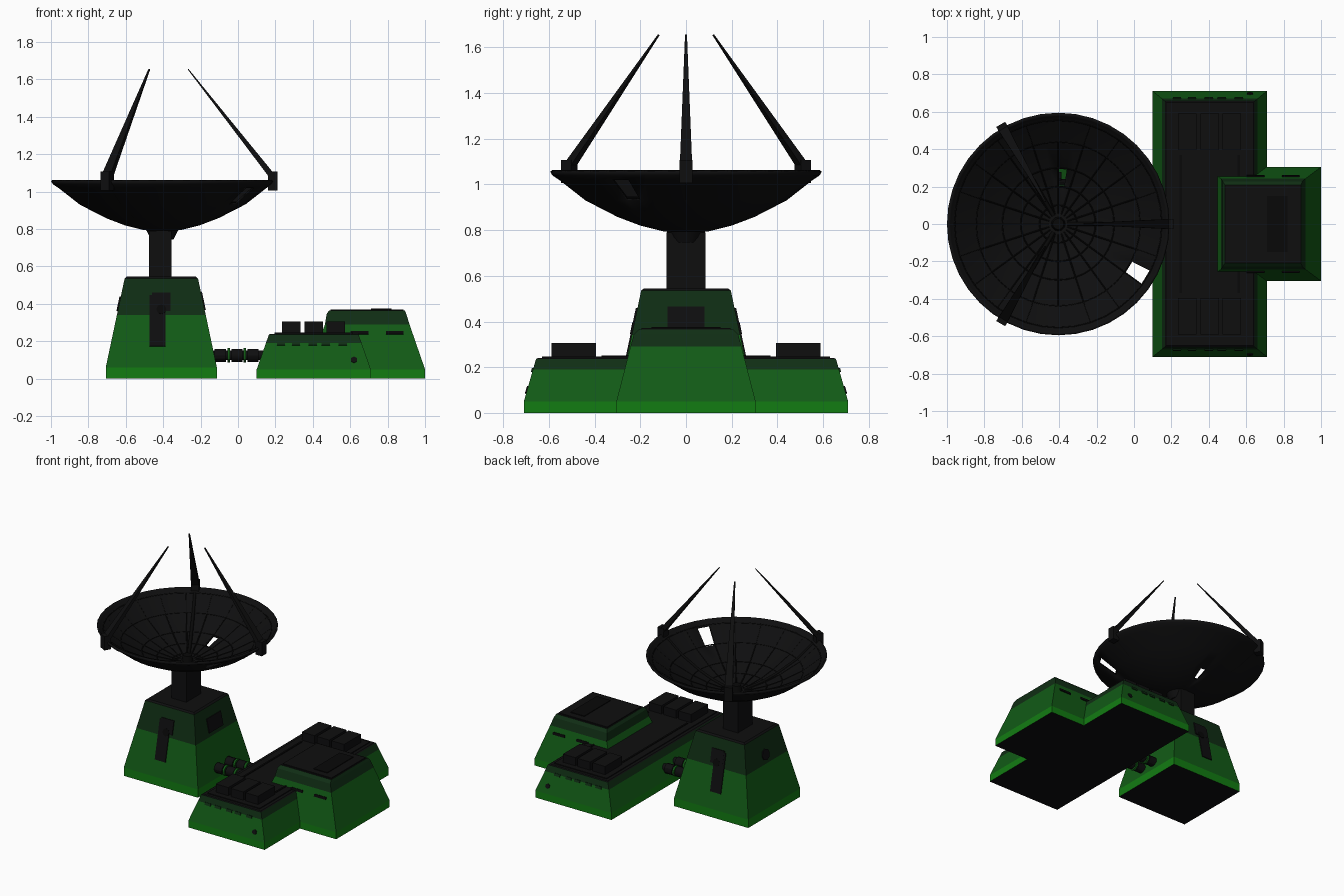
import bpy, bmesh, math
from mathutils import Matrix, Vector

cube = bpy.data.objects.get("Cube")
if cube:
    bpy.data.objects.remove(cube, do_unlink=True)


def material(name, color):
    m = bpy.data.materials.new(name)
    m.use_nodes = True
    m.diffuse_color = (*color, 1)
    m.node_tree.nodes["Principled BSDF"].inputs["Base Color"].default_value = (*color, 1)
    return m


BRIGHT = material("bright green", (0.006, 0.2, 0.006))
GREEN = material("mid green", (0.006, 0.105, 0.008))
DARK = material("dark green", (0.005, 0.027, 0.007))
BLACK = material("black", (0.0045, 0.0045, 0.0048))
DEEP = material("deep black", (0.0025, 0.0025, 0.0025))


def finish(name, bm, mats, smooth=False):
    bmesh.ops.recalc_face_normals(bm, faces=bm.faces)
    mesh = bpy.data.meshes.new(name)
    bm.to_mesh(mesh)
    bm.free()
    for m in mats:
        mesh.materials.append(m)
    ob = bpy.data.objects.new(name, mesh)
    bpy.context.collection.objects.link(ob)
    if smooth:
        bpy.ops.object.select_all(action="DESELECT")
        ob.select_set(True)
        bpy.context.view_layer.objects.active = ob
        bpy.ops.object.shade_smooth_by_angle(angle=math.radians(30))
    return ob


def place(loc, tilt=0, turn=0):
    return Matrix.Translation(loc) @ Matrix.Rotation(turn, 4, "Z") @ Matrix.Rotation(tilt, 4, "X")


def box(name, loc, size, mat=BLACK, tilt=0, turn=0):
    bm = bmesh.new()
    bmesh.ops.create_cube(bm, size=1, matrix=place(loc, tilt, turn) @ Matrix.Diagonal((*size, 1)))
    return finish(name, bm, [mat])


def cone(name, matrix, r1, r2, depth, sides, mat=BLACK):
    bm = bmesh.new()
    bmesh.ops.create_cone(bm, cap_ends=True, segments=sides, radius1=r1, radius2=r2,
                          depth=depth, matrix=matrix)
    return finish(name, bm, [mat], sides > 8)


def block(name, levels, mats):
    """Loft rectangles (z, x0, x1, half depth); one colour per band, black caps."""
    bm = bmesh.new()
    loops = [[bm.verts.new(p) for p in ((a, -h, z), (b, -h, z), (b, h, z), (a, h, z))]
             for z, a, b, h in levels]
    palette = [BRIGHT, GREEN, DARK, BLACK]
    for lo, hi, mat in zip(loops, loops[1:], mats):
        for i in range(4):
            j = (i + 1) % 4
            bm.faces.new((lo[i], lo[j], hi[j], hi[i])).material_index = palette.index(mat)
    for cap in (loops[0], loops[-1]):
        bm.faces.new(cap).material_index = 3
    return finish(name, bm, palette)


# Tower base
TX = -0.41


def tower_half(z):
    return 0.297 - (z - 0.06) * 0.212


block("tower_base",
      [(z, TX - h, TX + h, h) for z, h in
       ((0, 0.297), (0.06, 0.297), (0.34, tower_half(0.34)), (0.535, tower_half(0.535)), (0.545, 0.185))],
      [BRIGHT, GREEN, DARK, BLACK])

LEAN = -math.atan(0.212)
for side, turn in (("front", 0), ("back", math.pi)):
    s = -1 if turn == 0 else 1
    box(side + "_door", (TX - 0.02, s * tower_half(0.31), 0.31), (0.085, 0.012, 0.28), BLACK, LEAN, turn)
    box(side + "_door_head", (TX, s * tower_half(0.41), 0.41), (0.1, 0.014, 0.1), BLACK, LEAN, turn)
    cone(side + "_door_wheel", place((TX, s * tower_half(0.37), 0.37), LEAN + math.pi / 2, turn),
         0.027, 0.027, 0.018, 8, DEEP)
box("tower_hatch", (TX + tower_half(0.415), 0, 0.415), (0.16, 0.012, 0.1), BLACK, LEAN, math.pi / 2)
cone("tower_port", place((TX - tower_half(0.4), 0, 0.4), LEAN + math.pi / 2, -math.pi / 2),
     0.04, 0.04, 0.014, 8)

# Dish mount
DX = -0.405
box("pedestal", (-0.415, 0, 0.665), (0.12, 0.17, 0.25))
cone("dish_collar", place((DX, 0, 0.775)), 0.06, 0.09, 0.06, 16)
cone("dish_hub", place((DX, 0, 0.82)), 0.04, 0.03, 0.05, 12, DEEP)

# Dish bowl with two missing panels
PROFILE = [(0.05, 0.79), (0.1, 0.795), (0.2, 0.82), (0.3, 0.858), (0.44, 0.93),
           (0.555, 1.02), (0.585, 1.04), (0.595, 1.057)]
SEGS = 40
MISSING = {(4, 36), (2, 9)}


def dish_point(r, z, angle):
    return Vector((DX + r * math.cos(angle), r * math.sin(angle), z))


bm = bmesh.new()
rings = [[bm.verts.new(dish_point(r, z, math.tau * i / SEGS)) for i in range(SEGS)]
         for r, z in PROFILE]
bm.faces.new(rings[0])
for k in range(len(rings) - 1):
    for i in range(SEGS):
        if (k, i) not in MISSING:
            j = (i + 1) % SEGS
            bm.faces.new((rings[k][i], rings[k][j], rings[k + 1][j], rings[k + 1][i]))
dish = finish("dish", bm, [BLACK], True)
shell = dish.modifiers.new("thickness", "SOLIDIFY")
shell.thickness = 0.012
shell.offset = -1


# Seams inside the bowl
def seam(name, paths, radius):
    curve = bpy.data.curves.new(name, "CURVE")
    curve.dimensions = "3D"
    curve.bevel_depth = radius
    curve.bevel_resolution = 0
    for points, closed in paths:
        spline = curve.splines.new("POLY")
        spline.points.add(len(points) - 1)
        for p, co in zip(spline.points, points):
            p.co = (*co, 1)
        spline.use_cyclic_u = closed
    curve.materials.append(DEEP)
    bpy.context.collection.objects.link(bpy.data.objects.new(name, curve))


LIFT = 0.013
seam("dish_ring_seams",
     [([dish_point(r, z + LIFT, math.tau * i / SEGS) for i in range(SEGS)], True)
      for r, z in PROFILE[1:6]], 0.004)
seam("dish_radial_seams",
     [([dish_point(r, z + LIFT, math.tau * n / 20) for r, z in PROFILE[:6]], False)
      for n in range(20)], 0.004)
seam("dish_main_ribs",
     [([dish_point(r, z + LIFT, math.tau * n / 3) for r, z in PROFILE[:6]], False)
      for n in range(3)], 0.012)

# Rim brackets and feed struts
for n in range(3):
    a = math.tau * n / 3
    box(f"strut_bracket_{n}", dish_point(0.59, 1.057, a), (0.05, 0.055, 0.1), BLACK, 0, a)
    foot, tip = dish_point(0.59, 1.08, a), dish_point(0.138, 1.655, a)
    axis = tip - foot
    cone(f"feed_strut_{n}",
         Matrix.Translation((foot + tip) / 2) @ axis.to_track_quat("Z", "Y").to_matrix().to_4x4()
         @ Matrix.Diagonal((1, 0.6, 1, 1)) @ Matrix.Rotation(math.pi / 4, 4, "Z"),
         0.038, 0.006, axis.length, 4)

# Connecting pipes
for y in (-0.06, 0.06):
    cone("pipe", place((0, y, 0.125), math.pi / 2, math.pi / 2), 0.026, 0.026, 0.3, 12)
    for x in (-0.095, -0.005, 0.08):
        cone("pipe_sleeve", place((x, y, 0.125), math.pi / 2, math.pi / 2), 0.035, 0.035, 0.06, 12)
    for x in (-0.05, 0.037):
        cone("pipe_ring", place((x, y, 0.125), math.pi / 2, math.pi / 2), 0.038, 0.038, 0.014, 12, GREEN)

# Main hall
block("main_hall",
      [(0, 0.1, 0.71, 0.71), (0.05, 0.1, 0.71, 0.71), (0.19, 0.149, 0.661, 0.67),
       (0.235, 0.165, 0.645, 0.657), (0.24, 0.172, 0.638, 0.65)],
      [BRIGHT, GREEN, DARK, BLACK])
box("main_roof_panel", (0.405, 0, 0.241), (0.42, 1.26, 0.01))
for x in (0.25, 0.56):
    box("roof_rail", (x, 0, 0.247), (0.012, 0.74, 0.008), DEEP)
for s in (-1, 1):
    for x in (0.285, 0.405, 0.523):
        box("roof_unit", (x, s * 0.492, 0.27), (0.1, 0.195, 0.07))

# Annex
block("annex",
      [(0, 0.37, 1, 0.305), (0.05, 0.37, 1, 0.305), (0.29, 0.465, 0.917, 0.243),
       (0.345, 0.474, 0.9, 0.228), (0.365, 0.487, 0.892, 0.208)],
      [BRIGHT, GREEN, DARK, DARK])
box("annex_roof_panel", (0.69, 0, 0.366), (0.39, 0.39, 0.01))
box("annex_roof_hatch", (0.765, 0, 0.372), (0.11, 0.3, 0.008), DEEP)

# Wall slots, notches and vents on both long sides
for s in (-1, 1):
    turn = 0 if s < 0 else math.pi
    for x in (0.65, 0.838):
        box("annex_slot", (x, s * 0.255, 0.245), (0.095, 0.012, 0.018), DEEP, -0.26, turn)
    for x in (0.23, 0.31, 0.4, 0.47, 0.56):
        box("hall_notch", (x, s * 0.671, 0.187), (0.045, 0.012, 0.018), DARK, -0.28, turn)
    cone("hall_vent", place((0.62, s * 0.695, 0.1), math.pi / 2 - 0.28, turn), 0.018, 0.018, 0.012, 6)
